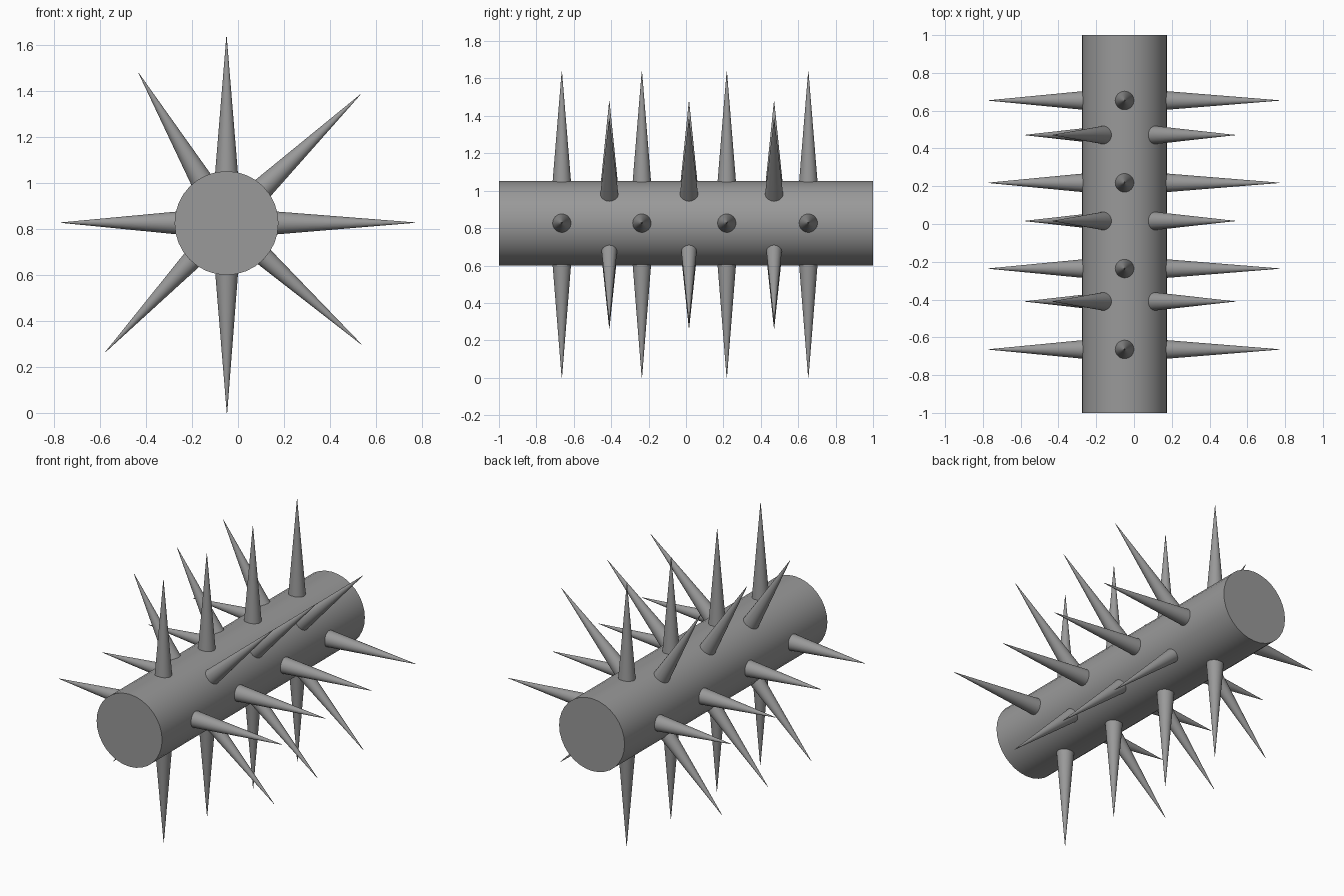
import bpy, math
from mathutils import Vector

if "Cube" in bpy.data.objects:
    bpy.data.objects.remove(bpy.data.objects["Cube"])

CX, CZ, R = -0.05, 0.826, 0.226

dark = bpy.data.materials.new("dark_grey")
dark.diffuse_color = (0.32, 0.32, 0.32, 1)
dark.use_nodes = True
dark.node_tree.nodes["Principled BSDF"].inputs["Base Color"].default_value = dark.diffuse_color


def finish(name):
    obj = bpy.context.object
    obj.name = name
    obj.data.materials.append(dark)
    bpy.ops.object.shade_smooth_by_angle(angle=math.radians(40))


# roller body
bpy.ops.mesh.primitive_cylinder_add(vertices=32, radius=R, depth=2,
                                    location=(CX, 0, CZ),
                                    rotation=(math.pi / 2, 0, 0))
finish("roller_body")


def spike(name, y, tip_x, tip_z, radius):
    tip = Vector((tip_x, y, tip_z))
    d = (tip - Vector((CX, y, CZ))).normalized()
    base = Vector((CX, y, CZ)) + d * (R - 0.025)
    bpy.ops.mesh.primitive_cone_add(vertices=32, radius1=radius, radius2=0.001,
                                    depth=(tip - base).length,
                                    location=(tip + base) / 2,
                                    rotation=d.to_track_quat('Z', 'Y').to_euler())
    finish(name)


# straight spikes: four rings of four
straight = {"top": (-0.05, 1.637), "bottom": (-0.048, 0.0),
            "left": (-0.77, 0.828), "right": (0.77, 0.828)}
for i, y in enumerate((-0.664, -0.236, 0.218, 0.654)):
    for side, (x, z) in straight.items():
        spike(f"{side}_spike_{i + 1}", y, x, z, 0.051)

# diagonal spikes: three rings of four between the straight ones
diagonal = {"upper_left": (-0.432, 1.478, 0.05), "upper_right": (0.532, 1.385, 0.05),
            "lower_left": (-0.577, 0.265, 0.045), "lower_right": (0.537, 0.298, 0.043)}
for i, y in enumerate((-0.41, 0.016, 0.471)):
    for side, (x, z, r) in diagonal.items():
        spike(f"{side}_spike_{i + 1}", y, x, z, r)
